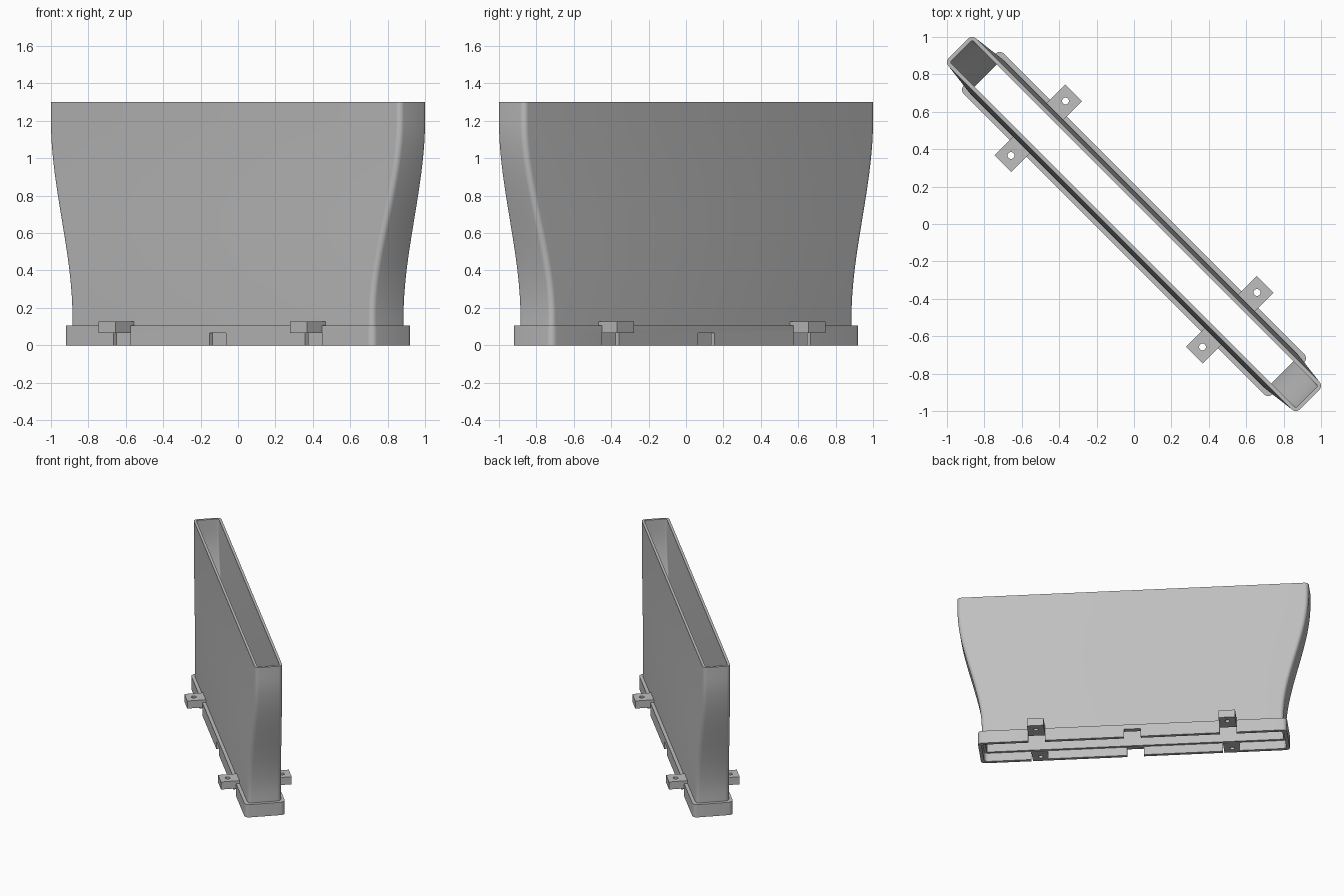
import bpy, bmesh, math
from mathutils import Matrix

if "Cube" in bpy.data.objects:
    bpy.data.objects.remove(bpy.data.objects["Cube"], do_unlink=True)

TURN = Matrix.Rotation(-math.pi / 4, 4, 'Z')   # the duct lies along the diagonal
HEIGHT, FLANGE_TOP, LEDGE, NOTCH_TOP = 1.3, 0.105, 0.07, 0.066
NECK, MOUTH = (1.142, 0.127), (1.3275, 0.1043)  # half length, half width
WALL, LIP = 0.02, 0.026
TAB_U, TAB_HALF, TAB_END = 0.724, 0.063, 0.267

grey = bpy.data.materials.new("plain_grey")
grey.use_nodes = True
colour = (0.52, 0.52, 0.52, 1)
grey.diffuse_color = colour
grey.node_tree.nodes["Principled BSDF"].inputs["Base Color"].default_value = colour


def finish(bm, name):
    bmesh.ops.recalc_face_normals(bm, faces=bm.faces)
    bm.transform(TURN)
    mesh = bpy.data.meshes.new(name)
    bm.to_mesh(mesh)
    bm.free()
    mesh.materials.append(grey)
    ob = bpy.data.objects.new(name, mesh)
    bpy.context.collection.objects.link(ob)
    return ob


def add_box(bm, u0, u1, v0, v1, z0, z1):
    place = Matrix.Translation(((u0 + u1) / 2, (v0 + v1) / 2, (z0 + z1) / 2))
    size = Matrix.Diagonal((u1 - u0, abs(v1 - v0), z1 - z0, 1))
    bmesh.ops.create_cube(bm, size=1, matrix=place @ size)


def ring(bm, offset, z, radius, steps=6):
    """Rounded rectangle; the size follows the S-curve of the shell."""
    t = min(max((z - 0.15) / 1.05, 0), 1)
    t = t * t * (3 - 2 * t)
    u, v = (a + (b - a) * t + offset - radius for a, b in zip(NECK, MOUTH))
    verts = []
    for q, (su, sv) in enumerate(((1, 1), (-1, 1), (-1, -1), (1, -1))):
        for i in range(steps + 1):
            a = math.pi / 2 * (q + i / steps)
            verts.append(bm.verts.new((su * u + radius * math.cos(a),
                                       sv * v + radius * math.sin(a), z)))
    return verts


def cut(ob, cutter):
    """Subtract the cutter, bake the result and drop the cutter."""
    cutter.hide_render = True
    mod = ob.modifiers.new("cut", 'BOOLEAN')
    mod.operation, mod.solver, mod.object = 'DIFFERENCE', 'EXACT', cutter
    graph = bpy.context.evaluated_depsgraph_get()
    mesh = bpy.data.meshes.new_from_object(ob.evaluated_get(graph))
    ob.modifiers.clear()
    ob.data = mesh
    bpy.data.objects.remove(cutter, do_unlink=True)


def smooth(ob):
    bpy.ops.object.select_all(action='DESELECT')
    ob.select_set(True)
    bpy.context.view_layer.objects.active = ob
    bpy.ops.object.shade_smooth_by_angle(angle=math.radians(30))


# Duct body: flange, flared shell, inner wall and socket as one closed loft
levels = [FLANGE_TOP + (HEIGHT - FLANGE_TOP) * i / 28 for i in range(29)]
section = [(LIP, 0, 0.035), (LIP, FLANGE_TOP, 0.035)]
section += [(0, z, 0.03) for z in levels]
section += [(-WALL, z, 0.012) for z in reversed(levels)]
section += [(-WALL, LEDGE, 0.012), (0, LEDGE, 0.03), (0, 0, 0.03)]
bm = bmesh.new()
loops = [ring(bm, *s) for s in section]
for a, b in zip(loops, loops[1:] + loops[:1]):
    n = len(a)
    for i in range(n):
        j = (i + 1) % n
        bm.faces.new((a[i], a[j], b[j], b[i]))
body = finish(bm, "duct_body")

# Notches through both long sides of the flange
bm = bmesh.new()
for side in (-1, 1):
    for u in (-TAB_U, 0, TAB_U):
        v0, v1 = sorted((side * 0.115, side * 0.2))
        add_box(bm, u - TAB_HALF, u + TAB_HALF, v0, v1, -0.05, NOTCH_TOP)
cut(body, finish(bm, "notch_cutter"))
smooth(body)

# Four mounting tabs with a screw hole each
for side, face in ((-1, "front"), (1, "back")):
    for end, hand in ((-1, "right"), (1, "left")):
        u = end * TAB_U
        v0, v1 = sorted((side * 0.118, side * TAB_END))
        bm = bmesh.new()
        add_box(bm, u - TAB_HALF, u + TAB_HALF, v0, v1, NOTCH_TOP, 0.128)
        tab = finish(bm, f"{face}_{hand}_mounting_tab")
        bm = bmesh.new()
        bmesh.ops.create_cone(bm, cap_ends=True, segments=24, radius1=0.018,
                              radius2=0.018, depth=0.3,
                              matrix=Matrix.Translation((u, side * 0.206, 0.1)))
        cut(tab, finish(bm, "hole_cutter"))
        smooth(tab)
